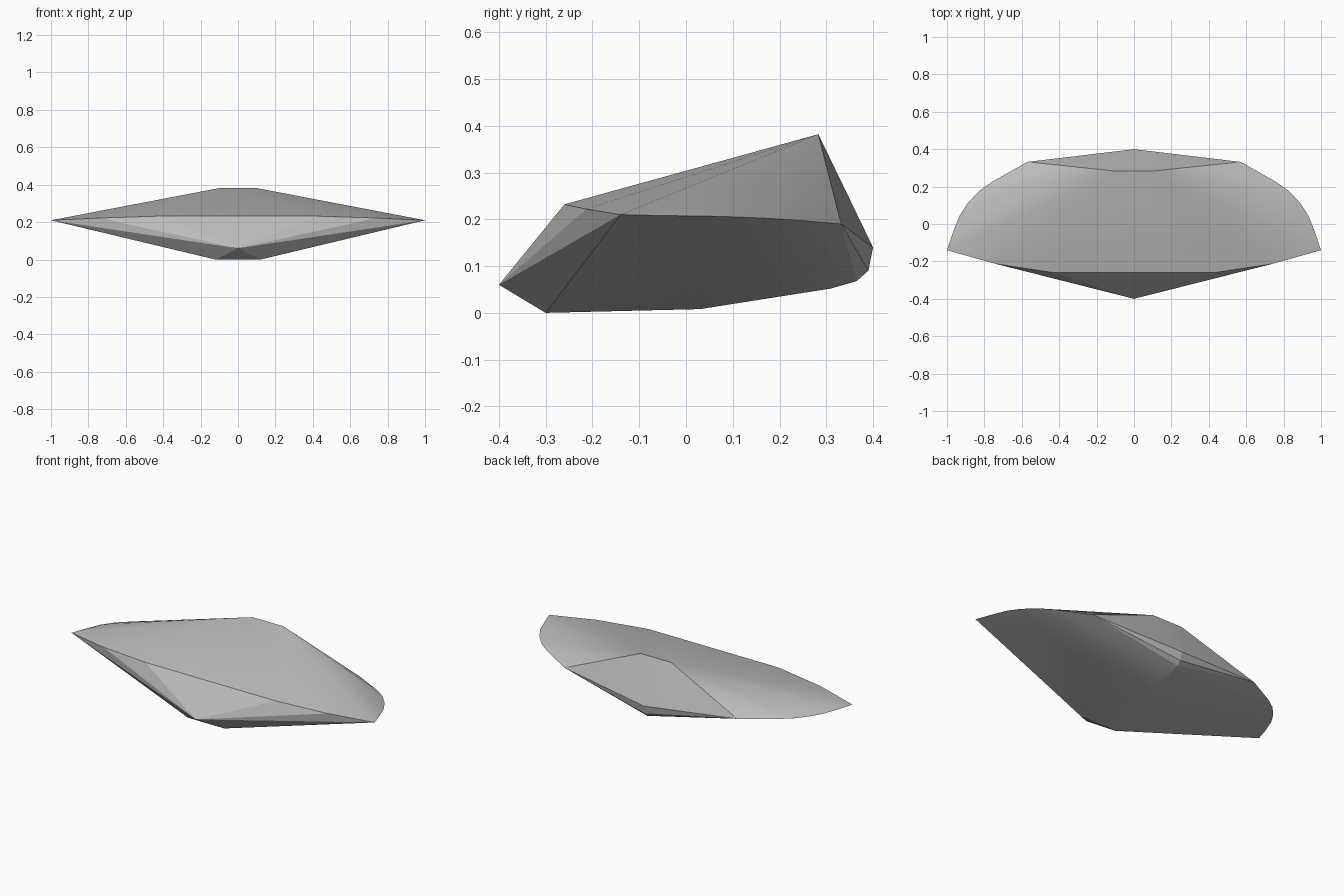
import bpy
import bmesh
import math

# Remove the default object
cube = bpy.data.objects.get("Cube")
if cube:
    bpy.data.objects.remove(cube, do_unlink=True)

# Hull colour
GREY = (0.5, 0.5, 0.5, 1.0)
mat = bpy.data.materials.new("hull_grey")
mat.use_nodes = True
mat.diffuse_color = GREY
mat.node_tree.nodes["Principled BSDF"].inputs["Base Color"].default_value = GREY

# Centre keel, nose to rounded stern
keel = [(0, -0.40, 0.06), (0, 0.03, 0.008), (0, 0.31, 0.052),
        (0, 0.365, 0.068), (0, 0.39, 0.09), (0, 0.40, 0.14)]

# One half of the hull: belly, windscreen edge, roof and swept wing rim
half = [(0.12, -0.30, 0.0),
        (0.43, -0.26, 0.232), (0.74, -0.213, 0.222),
        (0.10, 0.283, 0.382),
        (1.0, -0.14, 0.21), (0.97, -0.05, 0.208), (0.935, 0.04, 0.207),
        (0.89, 0.11, 0.205), (0.83, 0.175, 0.202), (0.76, 0.225, 0.199),
        (0.57, 0.332, 0.19),
        (0.93, -0.03, 0.221), (0.89, 0.04, 0.223)]

points = keel + [(side * x, y, z) for side in (-1, 1) for x, y, z in half]

# Skin the frame with a convex shell
bm = bmesh.new()
for p in points:
    bm.verts.new(p)
result = bmesh.ops.convex_hull(bm, input=bm.verts[:])
loose = [v for v in bm.verts if not v.link_faces]
bmesh.ops.delete(bm, geom=loose, context='VERTS')
bmesh.ops.recalc_face_normals(bm, faces=bm.faces[:])

mesh = bpy.data.meshes.new("winged_hull")
bm.to_mesh(mesh)
bm.free()
mesh.materials.append(mat)
hull = bpy.data.objects.new("winged_hull", mesh)
bpy.context.collection.objects.link(hull)

# Smooth the gentle bends, keep the ridges crisp
bpy.ops.object.select_all(action='DESELECT')
hull.select_set(True)
bpy.context.view_layer.objects.active = hull
bpy.ops.object.shade_smooth_by_angle(angle=math.radians(15))
